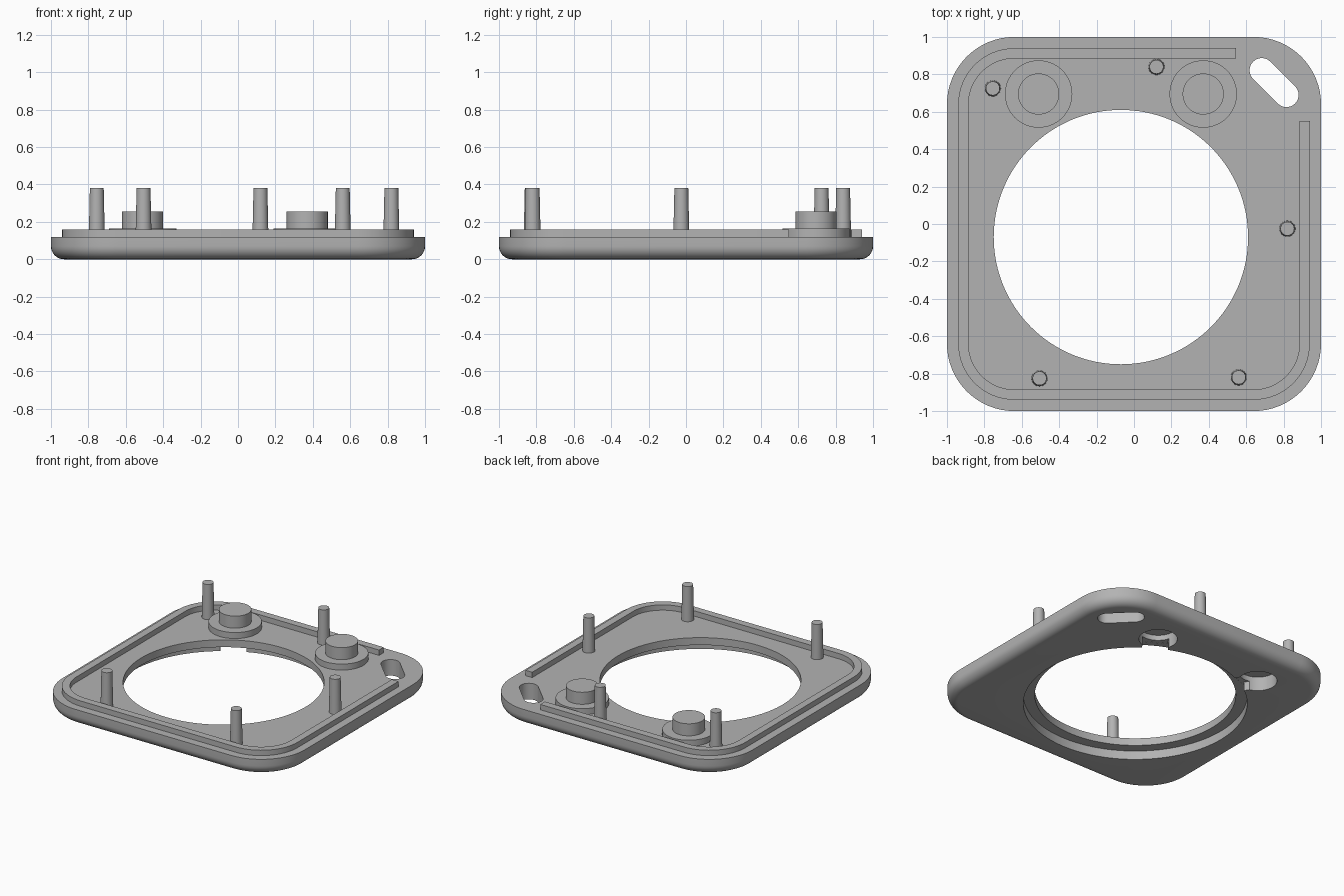
import bpy, bmesh, math
from mathutils import Vector

if "Cube" in bpy.data.objects:
    bpy.data.objects.remove(bpy.data.objects["Cube"])

GREY = bpy.data.materials.new("grey_plastic")
GREY.use_nodes = True
COLOUR = (0.45, 0.45, 0.45, 1)
GREY.diffuse_color = COLOUR
GREY.node_tree.nodes["Principled BSDF"].inputs["Base Color"].default_value = COLOUR

FLOOR = 0.12
CORNER = 0.64                     # centre of every corner arc
HOLE = Vector((-0.07, -0.07))     # centre of the large opening


def loft(name, rings, smooth=35):
    """Closed solid skinned through rings with equal point counts."""
    bm = bmesh.new()
    loops = [[bm.verts.new(p) for p in ring] for ring in rings]
    for a, b in zip(loops, loops[1:]):
        for i in range(len(a)):
            j = (i + 1) % len(a)
            bm.faces.new((a[i], a[j], b[j], b[i]))
    bm.faces.new(loops[0][::-1])
    bm.faces.new(loops[-1])
    bmesh.ops.recalc_face_normals(bm, faces=bm.faces)
    mesh = bpy.data.meshes.new(name)
    bm.to_mesh(mesh)
    bm.free()
    mesh.materials.append(GREY)
    obj = bpy.data.objects.new(name, mesh)
    bpy.context.collection.objects.link(obj)
    shade(obj, smooth)
    return obj


def shade(obj, angle=35):
    bpy.ops.object.select_all(action='DESELECT')
    obj.select_set(True)
    bpy.context.view_layer.objects.active = obj
    bpy.ops.object.shade_smooth_by_angle(angle=math.radians(angle))


def arc(centre, r, start, end, n):
    steps = [math.radians(start + (end - start) * i / n) for i in range(n + 1)]
    return [Vector((centre[0] + r * math.cos(t), centre[1] + r * math.sin(t))) for t in steps]


def at(points, z):
    return [(p[0], p[1], z) for p in points]


def rounded_square(r):
    points = []
    for k, (sx, sy) in enumerate(((1, 1), (-1, 1), (-1, -1), (1, -1))):
        points += arc((sx * CORNER, sy * CORNER), r, 90 * k, 90 * k + 90, 16)
    return points


def cylinder(name, centre, r0, r1, z0, z1, n=48):
    return loft(name, [at(arc(centre, r, 0, 360, n)[:-1], z) for r, z in ((r0, z0), (r1, z1))])


def prism(name, outline, z0, z1):
    return loft(name, [at(outline, z0), at(outline, z1)])


def cut(target, cutter):
    cutter.hide_render = True
    mod = target.modifiers.new("cut", 'BOOLEAN')
    mod.operation = 'DIFFERENCE'
    mod.solver = 'EXACT'
    mod.object = cutter
    bpy.context.view_layer.objects.active = target
    bpy.ops.object.modifier_apply(modifier=mod.name)
    bpy.data.objects.remove(cutter)


# Plate with a rounded lower edge
outer, fillet = 1 - CORNER, 0.07
rings = []
for i in range(9):
    t = math.radians(90 * i / 8)
    rings.append(at(rounded_square(outer - fillet * (1 - math.sin(t))), fillet * (1 - math.cos(t))))
rings.append(at(rounded_square(outer), FLOOR))
plate = loft("base_plate", rings)

# Large opening with a wider recess underneath
cut(plate, cylinder("opening_cutter", HOLE, 0.68, 0.68, -0.1, 0.3, 128))
cut(plate, cylinder("recess_cutter", HOLE, 0.757, 0.757, -0.1, 0.065, 128))

# Diagonal slot in the back left corner
slot = arc((0.815, 0.69), 0.065, -135, 45, 16) + arc((0.683, 0.822), 0.065, 45, 225, 16)
cut(plate, prism("slot_cutter", slot, -0.1, 0.3))

# Stepped bosses, each with a pocket below and a channel to the recess
for side, x in (("right", -0.51), ("left", 0.37)):
    centre = Vector((x, 0.695))
    cylinder(side + "_boss_base", centre, 0.18, 0.18, 0.11, 0.165, 64)
    cylinder(side + "_boss_cap", centre, 0.11, 0.11, 0.15, 0.255)
    cut(plate, cylinder("pocket_cutter", centre, 0.13, 0.13, -0.1, 0.105))
    inward = (HOLE - centre).normalized()
    across = Vector((-inward.y, inward.x)) * 0.09
    tip = centre + inward * 0.16
    start = centre + inward * 0.05
    cut(plate, prism("channel_cutter", [start - across, tip - across, tip + across, start + across],
                     -0.1, 0.066))
shade(plate)

# Raised lip around the plate, open at the back left corner


def lip_side(r):
    edge = CORNER + r
    points = [Vector((0.545, edge))]
    for k, (sx, sy) in enumerate(((-1, 1), (-1, -1), (1, -1))):
        points += arc((sx * CORNER, sy * CORNER), r, 90 * k + 90, 90 * k + 180, 16)
    return points + [Vector((edge, 0.55))]


prism("raised_lip", lip_side(0.3) + lip_side(0.245)[::-1], 0.11, 0.16)

# Tapered locating posts
POSTS = {"back_right": (-0.755, 0.725), "back": (0.12, 0.84), "left": (0.82, -0.025),
         "front_left": (0.56, -0.82), "front_right": (-0.505, -0.825)}
for name, centre in POSTS.items():
    cylinder(name + "_post", centre, 0.043, 0.037, 0.11, 0.38, 32)
